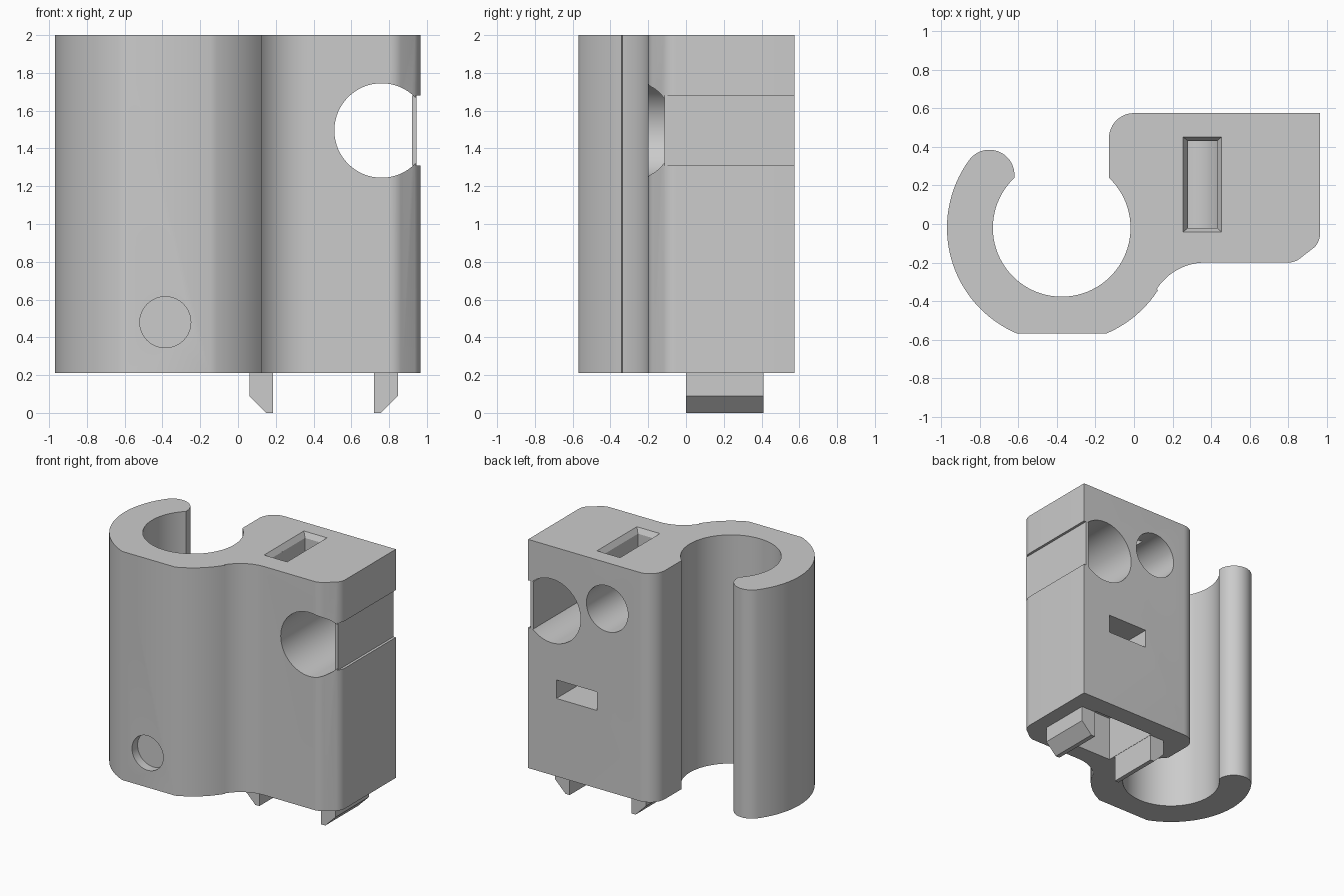
import bpy
import bmesh
from math import radians, cos, sin
from mathutils import Vector, Matrix

if "Cube" in bpy.data.objects:
    bpy.data.objects.remove(bpy.data.objects["Cube"])

grey = bpy.data.materials.new("plain_grey")
grey.use_nodes = True
colour = (0.6, 0.6, 0.6, 1)
grey.diffuse_color = colour
grey.node_tree.nodes["Principled BSDF"].inputs["Base Color"].default_value = colour


def add_object(name, bm):
    bmesh.ops.recalc_face_normals(bm, faces=bm.faces)
    mesh = bpy.data.meshes.new(name)
    bm.to_mesh(mesh)
    bm.free()
    mesh.materials.append(grey)
    obj = bpy.data.objects.new(name, mesh)
    bpy.context.collection.objects.link(obj)
    return obj


def arc(cx, cy, r, start, end, steps):
    angles = [radians(start + (end - start) * i / steps) for i in range(steps + 1)]
    return [(cx + r * cos(a), cy + r * sin(a)) for a in angles]


def prism(name, points, offset):
    """Extrude a closed outline of 3D points along an offset."""
    bm = bmesh.new()
    face = bm.faces.new([bm.verts.new(p) for p in points])
    new = bmesh.ops.extrude_face_region(bm, geom=[face])["geom"]
    verts = [v for v in new if isinstance(v, bmesh.types.BMVert)]
    bmesh.ops.translate(bm, vec=Vector(offset), verts=verts)
    return add_object(name, bm)


def box(name, low, high, taper=(1, 1)):
    """Box between two corners; taper scales the lower end."""
    low, high = Vector(low), Vector(high)
    mid, size = (low + high) / 2, high - low
    bm = bmesh.new()
    bmesh.ops.create_cube(bm, size=1)
    for v in bm.verts:
        if v.co.z < 0:
            v.co.x *= taper[0]
            v.co.y *= taper[1]
        v.co = mid + v.co * size
    return add_object(name, bm)


def rod(name, x, z, r, y0, y1):
    """Cylinder along y."""
    bm = bmesh.new()
    bmesh.ops.create_cone(bm, cap_ends=True, segments=64, radius1=r, radius2=r, depth=y1 - y0,
                          matrix=Matrix.Translation((x, (y0 + y1) / 2, z))
                          @ Matrix.Rotation(radians(90), 4, "X"))
    return add_object(name, bm)


def cut(target, cutter):
    mod = target.modifiers.new("cut", "BOOLEAN")
    mod.operation = "DIFFERENCE"
    mod.solver = "EXACT"
    mod.object = cutter
    bpy.context.view_layer.objects.active = target
    bpy.ops.object.modifier_apply(modifier=mod.name)
    bpy.data.objects.remove(cutter)


# Main body: open clip ring blending into a block
ring = (-0.375, -0.02)
outline = (arc(*ring, 0.595, -67.3, -32.8, 10)          # outer ring, front right
           + arc(0.37, -0.5, 0.3, 147.2, 90, 12)        # concave blend
           + arc(0.8, -0.1, 0.1, -90, -45, 6)           # softened front corner
           + arc(0.865, -0.05, 0.1, -45, 0, 6)
           + [(0.965, 0.575)]
           + arc(0, 0.445, 0.13, 90, 180, 12)           # rounded back corner
           + arc(*ring, 0.357, 46.7, -226.7, 64)        # bore
           + arc(-0.75, 0.255, 0.13, -6, 143.7, 18)[:-1]  # rounded lip
           + arc(*ring, 0.595, 143.7, 247.3, 32))       # outer ring, left
body = prism("clip_body", [(x, y, 0.21) for x, y in outline], (0, 0, 1.79))

# Holes, slots and recesses
cut(body, rod("large_hole", 0.76, 1.495, 0.25, -1, 1))
cut(body, box("side_recess", (0.945, -1, 1.31), (1.1, 1, 1.68)))
cut(body, rod("small_hole", 0.28, 1.64, 0.18, -0.06, 1))
cut(body, rod("front_dimple", -0.385, 0.48, 0.135, -1, -0.5))
cut(body, box("top_slot", (0.28, -0.02, 1.64), (0.43, 0.43, 2.1)))
cut(body, box("top_slot_chamfer", (0.2425, -0.0525, 1.96), (0.4675, 0.4625, 2.02),
              taper=(0.667, 0.874)))
cut(body, box("back_slot", (0.37, 0.05, 0.82), (0.72, 1, 0.965)))
cut(body, box("bottom_pocket", (0.187, -0.06, 0), (0.718, 0.42, 0.56)))

# Thin wall closing the side of the large hole
plate = box("side_plate", (0.92, -0.115, 1.31), (0.945, 0.575, 1.68))

# Pair of mirrored snap hooks below the block
hook = [(0.06, 0.21), (0.06, 0.09), (0.15, 0), (0.185, 0), (0.185, 0.21)]
prism("left_hook", [(0.906 - x, 0, z) for x, z in hook], (0, 0.41, 0))
prism("right_hook", [(x, 0, z) for x, z in hook], (0, 0.41, 0))

# Smooth the curved walls, keep the edges crisp
bpy.ops.object.select_all(action="DESELECT")
body.select_set(True)
bpy.context.view_layer.objects.active = body
bpy.ops.object.shade_smooth_by_angle(angle=radians(25))
